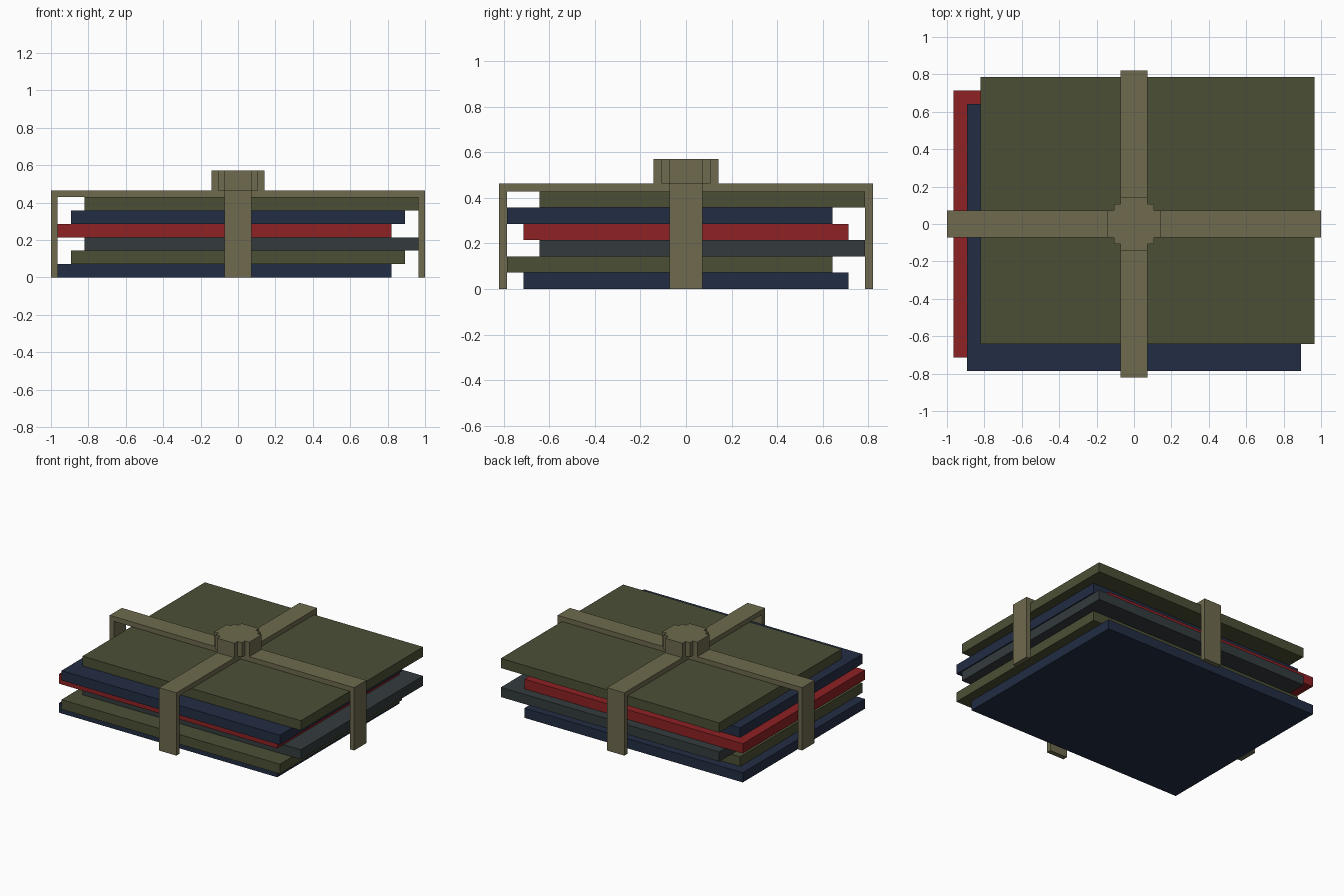
import bpy, bmesh
from mathutils import Vector

if "Cube" in bpy.data.objects:
    bpy.data.objects.remove(bpy.data.objects["Cube"])

U = 1 / 28  # grid step of the model


def srgb(r, g, b):
    f = lambda c: c / 12.92 if c <= 0.04045 else ((c + 0.055) / 1.055) ** 2.4
    return (f(r / 255), f(g / 255), f(b / 255), 1)


def material(name, *rgb):
    m = bpy.data.materials.new(name)
    m.diffuse_color = srgb(*rgb)
    m.use_nodes = True
    m.node_tree.nodes["Principled BSDF"].inputs["Base Color"].default_value = m.diffuse_color
    return m


olive = material("olive cloth", 75, 79, 53)
navy = material("navy cloth", 34, 45, 67)
red = material("red cloth", 141, 33, 35)
grey = material("charcoal cloth", 52, 59, 61)
khaki = material("khaki strap", 110, 106, 78)


def prism(name, points, extrude, mat):
    """Flat polygon of grid points pushed along a vector."""
    bm = bmesh.new()
    face = bm.faces.new([bm.verts.new(Vector(p) * U) for p in points])
    out = bmesh.ops.extrude_face_region(bm, geom=[face], use_keep_orig=True)
    moved = [v for v in out["geom"] if isinstance(v, bmesh.types.BMVert)]
    bmesh.ops.translate(bm, verts=moved, vec=Vector(extrude) * U)
    bmesh.ops.recalc_face_normals(bm, faces=bm.faces)
    mesh = bpy.data.meshes.new(name)
    bm.to_mesh(mesh)
    bm.free()
    mesh.materials.append(mat)
    obj = bpy.data.objects.new(name, mesh)
    bpy.context.collection.objects.link(obj)
    return obj


# Stacked sheets, shifted in a repeating pattern of three
offsets = [(-2, 0), (0, -2), (2, 2)]
for i, mat in enumerate([navy, olive, grey, red, navy, olive]):
    dx, dy = offsets[i % 3]
    z = 2 * i
    corners = [(dx + sx * 25, dy + sy * 20, z)
               for sx, sy in ((-1, -1), (1, -1), (1, 1), (-1, 1))]
    prism(f"folded_sheet_{i + 1}", corners, (0, 0, 2), mat)


# Straps: upside-down U profiles over the stack
def strap_profile(h):
    return [(-h, 0), (-h, 13), (h, 13), (h, 0),
            (h - 1, 0), (h - 1, 12), (1 - h, 12), (1 - h, 0)]


prism("long_strap", [(a, -2, z) for a, z in strap_profile(28)], (0, 4, 0), khaki)
prism("cross_strap", [(-2, a, z) for a, z in strap_profile(23)], (4, 0, 0), khaki)

# Stepped round knot where the straps cross
quarter = [(4, 2), (3, 2), (3, 3), (2, 3), (2, 4)]
outline = []
for _ in range(4):
    outline += quarter
    quarter = [(-y, x) for x, y in quarter]
prism("strap_knot", [(x, y, 13) for x, y in outline], (0, 0, 3), khaki)
